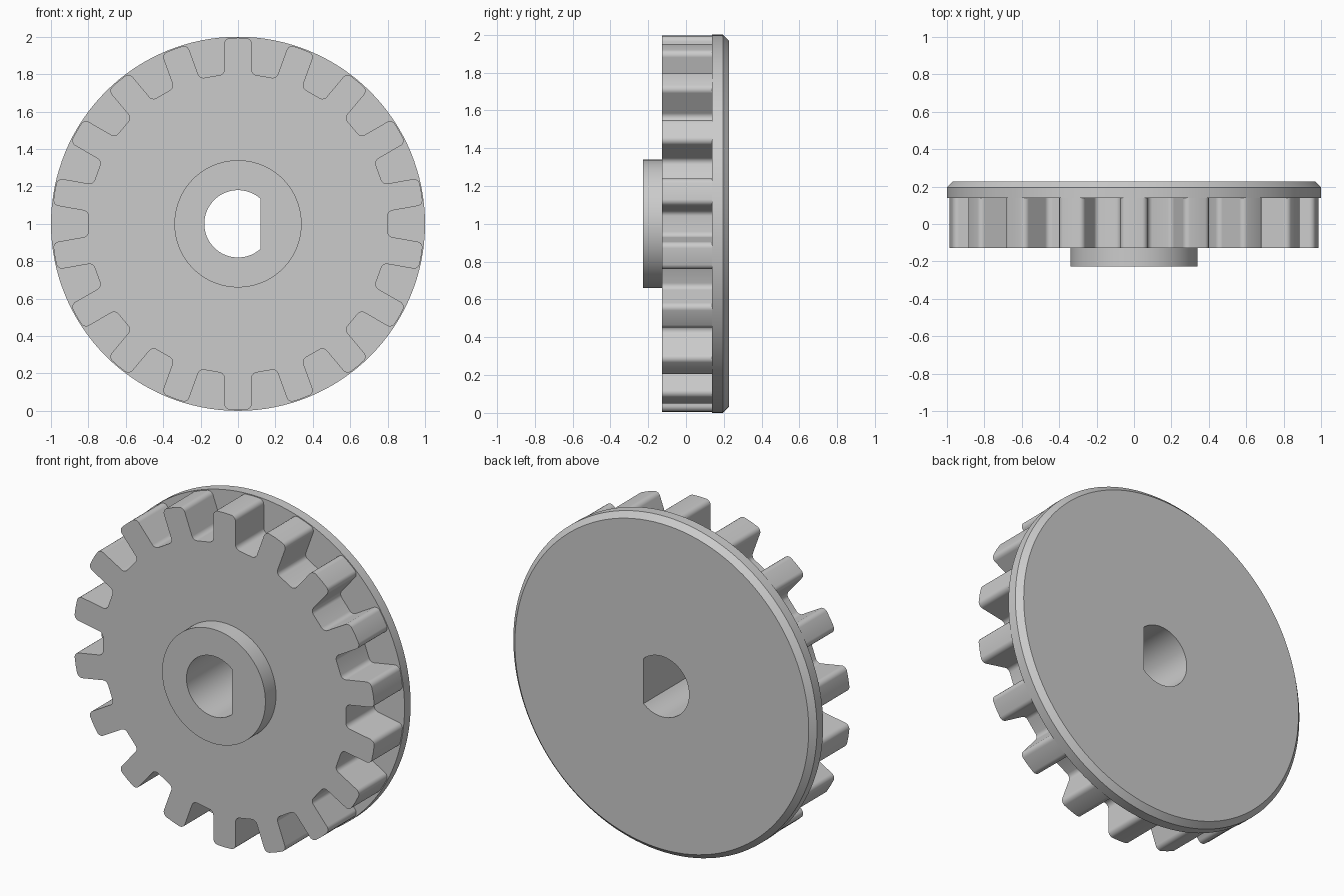
import bpy
import bmesh
from math import pi, sin, cos, acos, sqrt
from mathutils import Vector, Matrix

if "Cube" in bpy.data.objects:
    bpy.data.objects.remove(bpy.data.objects["Cube"])

TEETH = 18
ROOT, TIP, HALF_WIDTH = 0.803, 0.995, 0.073
CENTRE_Z = 1.0

metal = bpy.data.materials.new("plain grey")
metal.use_nodes = True
grey = (0.6, 0.6, 0.6, 1)
metal.diffuse_color = grey
metal.node_tree.nodes["Principled BSDF"].inputs["Base Color"].default_value = grey


def arc(radius, start, end, steps):
    """Points along an arc, both ends included."""
    angles = [start + (end - start) * i / steps for i in range(steps + 1)]
    return [Vector((radius * cos(a), radius * sin(a))) for a in angles]


def circle(radius, steps=128):
    return arc(radius, 0, 2 * pi, steps)[:-1]


def fillet(before, corner, after, radius, steps=5):
    """Replace a corner with a tangent arc."""
    d1, d2 = (before - corner).normalized(), (after - corner).normalized()
    half = d1.angle(d2) / 2
    centre = corner + (d1 + d2).normalized() * radius / sin(half)
    reach = radius * cos(half) / sin(half)
    a, b = corner + d1 * reach - centre, corner + d2 * reach - centre
    return [centre + a.lerp(b, i / steps).normalized() * radius for i in range(steps + 1)]


def gear_outline():
    """Parallel-sided teeth with rounded tips and roots."""
    root_y = sqrt(ROOT ** 2 - HALF_WIDTH ** 2)
    tip_y = sqrt(TIP ** 2 - HALF_WIDTH ** 2)
    tooth = [Vector(p) for p in ((HALF_WIDTH, root_y), (HALF_WIDTH, tip_y),
                                 (0, TIP), (-HALF_WIDTH, tip_y), (-HALF_WIDTH, root_y))]
    corners = []
    for i in range(TEETH):
        turn = Matrix.Rotation(2 * pi * i / TEETH, 2)
        corners += [turn @ p for p in tooth]
    points = []
    for i, corner in enumerate(corners):
        if i % len(tooth) == 2:
            points.append(corner)
        else:
            points += fillet(corners[i - 1], corner, corners[(i + 1) % len(corners)], 0.03)
    return points


# D-shaped shaft hole, flat on the +x side
flat = acos(0.12 / 0.18)
BORE = arc(0.18, flat, 2 * pi - flat, 56)


def bored_part(name, sections):
    """Solid through (y, outline) sections, pierced by the shaft hole."""
    bm = bmesh.new()

    def loop(points, y):
        verts = [bm.verts.new((p.x, y, p.y + CENTRE_Z)) for p in points]
        edges = [bm.edges.new((verts[i - 1], v)) for i, v in enumerate(verts)]
        return verts, edges

    def wall(a, b):
        for i in range(len(a)):
            bm.faces.new((a[i - 1], a[i], b[i], b[i - 1]))

    outer = [loop(points, y) for y, points in sections]
    inner = [loop(BORE, sections[k][0]) for k in (0, -1)]
    for k, normal in ((0, (0, -1, 0)), (-1, (0, 1, 0))):
        bmesh.ops.triangle_fill(bm, edges=outer[k][1] + inner[k][1],
                                use_beauty=True, normal=normal)
    for a, b in zip(outer, outer[1:]):
        wall(a[0], b[0])
    wall(inner[0][0], inner[1][0])
    bmesh.ops.recalc_face_normals(bm, faces=bm.faces)

    mesh = bpy.data.meshes.new(name)
    bm.to_mesh(mesh)
    bm.free()
    mesh.materials.append(metal)
    obj = bpy.data.objects.new(name, mesh)
    bpy.context.collection.objects.link(obj)
    return obj


teeth = gear_outline()
parts = [
    # raised collar on the front
    bored_part("hub", [(-0.228, circle(0.34)), (-0.128, circle(0.34))]),
    # toothed wheel
    bored_part("toothed_wheel", [(-0.128, teeth), (0.138, teeth)]),
    # back plate with chamfered rear rim
    bored_part("back_flange", [(0.138, circle(1.0)), (0.196, circle(1.0)),
                               (0.228, circle(0.968))]),
]

bpy.ops.object.select_all(action="DESELECT")
for part in parts:
    part.select_set(True)
bpy.context.view_layer.objects.active = parts[0]
bpy.ops.object.shade_smooth_by_angle()
